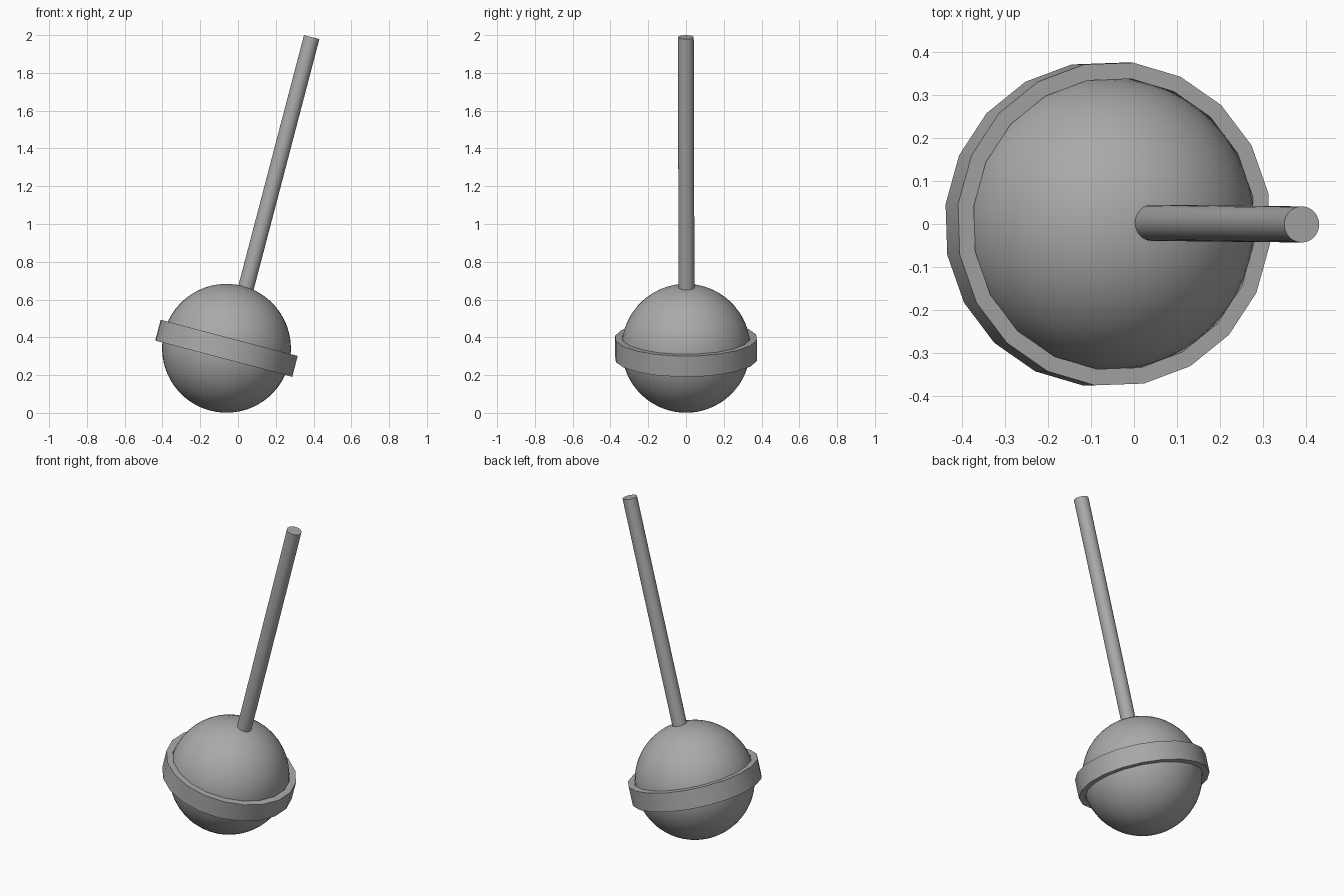
import bpy
import bmesh
from math import radians, pi, sin, cos
from mathutils import Matrix, Vector

cube = bpy.data.objects.get("Cube")
if cube:
    bpy.data.objects.remove(cube, do_unlink=True)

CENTRE = Vector((-0.061, 0, 0.342))
TILT = radians(14.8)

grey = bpy.data.materials.new("plain_grey")
grey.use_nodes = True
colour = (0.4, 0.4, 0.4, 1)
grey.diffuse_color = colour
grey.node_tree.nodes["Principled BSDF"].inputs["Base Color"].default_value = colour


def add_part(name, bm, matrix):
    """Turn a bmesh into a placed, smooth-shaded object."""
    bmesh.ops.recalc_face_normals(bm, faces=bm.faces)
    mesh = bpy.data.meshes.new(name)
    bm.to_mesh(mesh)
    bm.free()
    mesh.materials.append(grey)
    obj = bpy.data.objects.new(name, mesh)
    bpy.context.collection.objects.link(obj)
    obj.matrix_world = matrix
    bpy.ops.object.select_all(action='DESELECT')
    obj.select_set(True)
    bpy.context.view_layer.objects.active = obj
    bpy.ops.object.shade_smooth_by_angle(angle=radians(30))
    return obj


tilted = Matrix.Translation(CENTRE) @ Matrix.Rotation(TILT, 4, 'Y')

# Round candy ball
bm = bmesh.new()
bmesh.ops.create_uvsphere(bm, u_segments=48, v_segments=32, radius=0.341)
add_part("candy_ball", bm, tilted)

# Twenty-sided band around the middle of the ball
SIDES, PHASE = 20, radians(11)
INNER, OUTER, HALF = 0.34, 0.378, 0.057
bm = bmesh.new()
loops = []
for r, z in ((OUTER, HALF), (OUTER, -HALF), (INNER, -HALF), (INNER, HALF)):
    angles = [PHASE + 2 * pi * i / SIDES for i in range(SIDES)]
    loops.append([bm.verts.new((r * cos(a), r * sin(a), z)) for a in angles])
for k in range(4):
    a, b = loops[k], loops[(k + 1) % 4]
    for i in range(SIDES):
        j = (i + 1) % SIDES
        bm.faces.new((a[i], a[j], b[j], b[i]))
add_part("middle_band", bm, tilted)

# Long straight stick, rooted inside the ball
foot, tip = Vector((0.018, 0.003, 0.57)), Vector((0.39, -0.001, 1.989))
axis = tip - foot
bm = bmesh.new()
bmesh.ops.create_cone(bm, cap_ends=True, segments=32, radius1=0.042,
                      radius2=0.042, depth=axis.length)
turn = axis.to_track_quat('Z', 'Y').to_matrix().to_4x4()
add_part("stick", bm, Matrix.Translation((foot + tip) / 2) @ turn)
